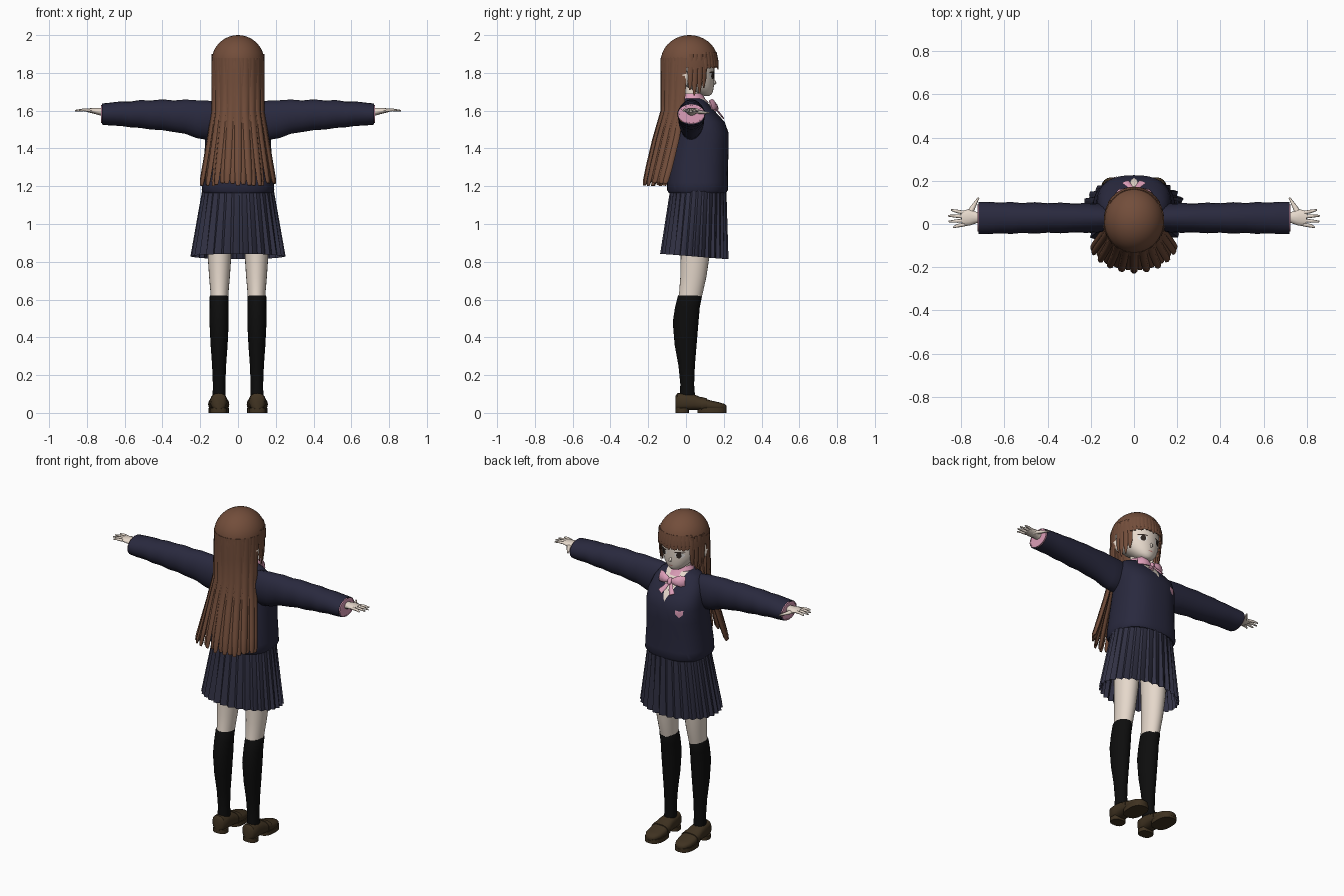
import bpy, bmesh, random
from math import sin, cos, pi, radians
from mathutils import Vector
from mathutils.bvhtree import BVHTree

random.seed(4)
if "Cube" in bpy.data.objects:
    bpy.data.objects.remove(bpy.data.objects["Cube"])


def material(name, *rgb):
    m = bpy.data.materials.new(name)
    m.use_nodes = True
    m.diffuse_color = (*rgb, 1)
    m.node_tree.nodes["Principled BSDF"].inputs["Base Color"].default_value = (*rgb, 1)
    return m


HAIR = material("brown hair", .17, .075, .043)
SKIN = material("pale skin", .79, .69, .6)
NAVY = material("navy jumper", .022, .022, .048)
SKIRT = material("dark slate skirt", .03, .03, .056)
SOCK = material("black sock", .004, .004, .004)
SHOE = material("dark brown leather", .05, .032, .015)
PINK = material("pink ribbon", .72, .34, .48)
EYE = material("dark eye", .03, .02, .016)
WHITE = material("eye white", .85, .83, .8)
LIP = material("soft lip", .55, .25, .22)


def finish(name, bm, mats, angle=40):
    bmesh.ops.recalc_face_normals(bm, faces=bm.faces)
    me = bpy.data.meshes.new(name)
    bm.to_mesh(me)
    bm.free()
    for m in mats:
        me.materials.append(m)
    o = bpy.data.objects.new(name, me)
    bpy.context.collection.objects.link(o)
    bpy.ops.object.select_all(action='DESELECT')
    o.select_set(True)
    bpy.context.view_layer.objects.active = o
    if angle:
        bpy.ops.object.shade_smooth_by_angle(angle=radians(angle))
    return o


def skin_rings(rings, caps=True, closed=True):
    """Bridge a list of equal point rings into a surface."""
    bm = bmesh.new()
    vs = [[bm.verts.new(p) for p in r] for r in rings]
    n = len(vs[0])
    for a, b in zip(vs, vs[1:]):
        for i in range(n if closed else n - 1):
            j = (i + 1) % n
            bm.faces.new((a[i], a[j], b[j], b[i]))
    if caps and closed:
        bm.faces.new(vs[0])
        bm.faces.new(vs[-1])
    return bm


def ring(c, a, b, n=20, p=2.0):
    """Superellipse around c with half-axis vectors a and b."""
    c, a, b = Vector(c), Vector(a), Vector(b)
    f = lambda t: abs(t) ** (2 / p) * (1 if t > 0 else -1)
    return [c + a * f(cos(2 * pi * i / n)) + b * f(sin(2 * pi * i / n)) for i in range(n)]


def column(x, rows, n=24, p=2.0):
    """Upright rings from rows of z, back y, front y, half width."""
    return [ring((x, (b + f) / 2, z), (w, 0, 0), (0, (f - b) / 2, 0), n, p) for z, b, f, w in rows]


def tube(name, path, sizes, mat, wide=(0, 1, 0), n=8):
    """Limb along a path; sizes hold half width along wide and half thickness."""
    path = [Vector(q) for q in path]
    rings = []
    for i, (q, (w, h)) in enumerate(zip(path, sizes)):
        d = (path[min(i + 1, len(path) - 1)] - path[max(i - 1, 0)]).normalized()
        a = Vector(wide)
        a = (a - d * a.dot(d)).normalized()
        rings.append(ring(q, a * w, d.cross(a) * h, n))
    return finish(name, skin_rings(rings), [mat], 60)


def plate(name, target, cx, cz, outline, mat, lift=.003):
    """Thin plate laid on the +y side of a target."""
    tree = BVHTree.FromPolygons([v.co for v in target.data.vertices],
                                [p.vertices for p in target.data.polygons])
    rings = []
    for k in (1, .65, .3, .02):
        row = []
        for x, z in outline:
            q = Vector((cx + x * k, 1, cz + z * k))
            hit = tree.ray_cast(q, Vector((0, -1, 0)))[0]
            row.append((hit or Vector((q.x, .1, q.z))) + Vector((0, lift, 0)))
        rings.append(row)
    return finish(name, skin_rings(rings), [mat])


def oval(w, h):
    return [(w * cos(pi * i / 10), h * sin(pi * i / 10)) for i in range(20)]


# Jumper body with a V neck cut into the front
bm = skin_rings(column(0, [
    (1.165, -.092, .212, .182), (1.18, -.1, .222, .192), (1.22, -.1, .222, .19), (1.3, -.092, .222, .182),
    (1.4, -.075, .226, .176), (1.48, -.058, .226, .174), (1.54, -.048, .205, .17),
    (1.6, -.038, .15, .155), (1.645, -.028, .112, .125), (1.665, -.012, .095, .075)], 40, 2.5))
for s in (-1, 1):
    bmesh.ops.bisect_plane(bm, geom=bm.verts[:] + bm.edges[:] + bm.faces[:],
                           plane_co=(0, 0, 1.515), plane_no=(s * 2.2, 0, -1))
for f in bm.faces:
    c = f.calc_center_median()
    f.material_index = int(c.y > .06 and c.z - 1.515 > 2.2 * abs(c.x))
jumper = finish("jumper", bm, [NAVY, SKIN], 50)
plate("chest_badge", jumper, -.1, 1.465,
      [(-.022, .02), (0, .016), (.022, .02), (.02, -.006), (0, -.026), (-.02, -.006)], PINK)

# Pleated skirt, open below
rings = []
for k in range(7):
    v = k / 6
    row = []
    for i in range(90):
        a = 2 * pi * i / 90
        fold = (.004 + .014 * v) * (0, -.4, -1)[i % 3]
        front = sin(a)
        ry, cy = .148 + .034 * v, .066 - .022 * v
        row.append((cos(a) * (.186 + .066 * v + fold), cy + front * (ry + fold),
                    1.2 - v * (.372 + .014 * front)))
    rings.append(row)
finish("skirt", skin_rings(rings, caps=False), [SKIRT], 15)

# Neck, collar and head
finish("neck", skin_rings(column(0, [(1.6, -.02, .09, .06), (1.66, -.012, .08, .046),
                                     (1.76, -.01, .085, .045)])), [SKIN])
finish("collar", skin_rings(column(0, [(1.64, -.04, .122, .085), (1.665, -.026, .1, .07),
                                       (1.69, -.022, .088, .056)]), caps=False), [PINK])
head = finish("head", skin_rings(column(0, [
    (1.678, .098, .122, .012), (1.685, .07, .134, .034), (1.7, .035, .142, .056), (1.725, 0, .147, .08),
    (1.76, -.05, .15, .102), (1.8, -.085, .15, .117), (1.86, -.11, .152, .122),
    (1.92, -.09, .13, .105), (1.97, -.03, .07, .05)], 32)), [SKIN], 80)
tube("nose", [(0, .14, 1.768), (0, .152, 1.753), (0, .158, 1.746), (0, .145, 1.738)],
     [(.004, .004), (.008, .007), (.007, .005), (.004, .003)], SKIN, (1, 0, 0))
plate("mouth", head, 0, 1.714, oval(.016, .003), LIP)

# Hair cap with a ragged lower edge
rings = []
for k in range(11):
    f = min(k, 9) / 9 * pi / 2
    r = max(sin(f), .03)
    rings.append([(.14 * r * cos(a), .018 + .152 * r * sin(a),
                   1.86 + .14 * cos(f) if k < 10 else 1.835 - .007 * (i % 3))
                  for i in range(48) for a in [2 * pi * i / 48]])
bm = skin_rings(rings, caps=False)
bm.faces.new(list(bm.verts)[:48])
finish("hair_cap", bm, [HAIR], 60)

HANG = [(1.86, .14, .018, .152), (1.6, .138, 0, .13), (1.4, .168, -.03, .155), (1.2, .205, -.088, .138)]


def hair_point(t, z, grow=0.0):
    """Point on the hanging hair, t measured from the back."""
    for a, b in zip(HANG, HANG[1:]):
        if z >= b[0] or b is HANG[-1]:
            k = (a[0] - z) / (a[0] - b[0])
            rx, cy, ry = (p + (q - p) * k for p, q in zip(a[1:], b[1:]))
            return Vector(((rx + grow) * sin(t), cy - (ry + grow) * cos(t), z))


# Long back hair: an inner sheet with separate locks over it
spread = radians(78)
sheet = [[hair_point(spread * (i / 12 - 1), z, -.008) for i in range(25)]
         for z in (1.86, 1.75, 1.65, 1.55, 1.45, 1.36, 1.3)]
finish("back_hair", skin_rings(sheet, closed=False), [HAIR], 60)
for i in range(19):
    t = spread * (i / 9 - 1)
    end = 1.2 + random.uniform(0, .018)
    grow = (-.01, .002)[i % 2] if i not in (0, 18) else 0
    zs = (1.88, 1.75, 1.6, 1.45, 1.3, 1.23, end)
    tube(f"back_lock_{i + 1}", [hair_point(t, z, grow * (1.88 - z) / .6 - .003) for z in zs],
         [(.018, .003), (.02, .006), (.018, .008), (.018, .01), (.018, .011), (.016, .01), (.01, .005)],
         HAIR, (cos(t), sin(t), 0), 6)

# Fringe and the side locks beside the face
for i in range(13):
    t = radians(180 + 54 * (i / 6 - 1))
    low = 1.818 + random.uniform(0, .014)
    tube(f"fringe_lock_{i + 1}", [hair_point(t, 1.86, -.01) + Vector((0, 0, .05)),
                                  hair_point(t, 1.86, -.001), hair_point(t, 1.86, 0) - Vector((0, 0, 1.86 - low))],
         [(.012, .003), (.015, .004), (.007, .003)], HAIR, (cos(t), sin(t), 0), 6)
for s, side in ((-1, "left"), (1, "right")):
    for i, deg in enumerate((56, 66, 77, 86)):
        t = radians(180 - deg)
        top = hair_point(s * t, 1.86, -.003)
        drop = (.14, .17, .18, .15)[i]
        tube(f"{side}_side_lock_{i + 1}",
             [top + Vector((-s * .006 * k, -.008 * k, .04 - drop * k - .04 * k)) for k in (0, .4, .75, 1)],
             [(.012, .003), (.016, .006), (.014, .006), (.004, .002)], HAIR, (cos(s * t), sin(s * t), 0), 6)

    # Ear, eye and eyebrow
    tube(f"{side}_ear", [(s * .118, .002, 1.735), (s * .13, -.002, 1.76), (s * .133, -.006, 1.79), (s * .12, -.006, 1.815)],
         [(.006, .005), (.014, .008), (.018, .008), (.008, .005)], SKIN)
    plate(f"{side}_eye_white", head, s * .052, 1.785, oval(.025, .017), WHITE, .002)
    plate(f"{side}_iris", head, s * .05, 1.785, oval(.014, .018), EYE, .004)
    plate(f"{side}_eyelash", head, s * .053, 1.803, oval(.028, .004), EYE, .005)

    # Sleeve with soft folds, shirt cuff inside
    rows = [(.1, .055, 1.47, 1.645), (.16, .066, 1.445, 1.653), (.22, .069, 1.455, 1.655), (.28, .067, 1.478, 1.659),
            (.34, .071, 1.487, 1.654), (.4, .068, 1.497, 1.66), (.46, .073, 1.5, 1.654), (.52, .069, 1.509, 1.656),
            (.57, .074, 1.512, 1.648), (.62, .071, 1.519, 1.649), (.68, .075, 1.522, 1.642), (.72, .075, 1.526, 1.638)]
    finish(f"{side}_sleeve", skin_rings(
        [ring((s * x, .028, (lo + hi) / 2), (0, w, 0), (0, 0, (hi - lo) / 2)) for x, w, lo, hi in rows],
        caps=False), [NAVY], 60)
    finish(f"{side}_shirt_cuff", skin_rings(
        [ring((s * x, .028, 1.582), (0, w, 0), (0, 0, w * .74)) for x, w in
         ((.724, .072), (.726, .064), (.68, .058), (.67, .03))]), [PINK])

    # Hand: palm, fingers, thumb
    tube(f"{side}_palm", [(s * .66, .03, 1.59), (s * .73, .03, 1.595), (s * .765, .03, 1.6), (s * .8, .025, 1.602)],
         [(.028, .024), (.026, .02), (.038, .015), (.034, .009)], SKIN, n=12)
    for i, (y, reach) in enumerate(((.052, .848), (.034, .862), (.016, .858), (-.002, .838))):
        tip = .025 + (y - .025) * 1.5
        tube(f"{side}_finger_{i + 1}", [(s * .785, y, 1.602), (s * .82, (y + tip) / 2, 1.604), (s * reach, tip, 1.6)],
             [(.009, .008), (.008, .007), (.004, .004)], SKIN)
    tube(f"{side}_thumb", [(s * .765, .04, 1.597), (s * .745, .08, 1.592), (s * .72, .122, 1.588)],
         [(.016, .012), (.011, .009), (.004, .004)], SKIN, (1, 0, 0))

    # Leg and knee sock
    finish(f"{side}_leg", skin_rings(column(s * .098, [
        (.58, -.045, .075, .045), (.64, -.036, .09, .048), (.72, -.03, .108, .055),
        (.84, -.028, .126, .063), (1, -.03, .14, .07)])), [SKIN], 60)
    finish(f"{side}_sock", skin_rings(column(s * .1, [
        (.06, -.035, .05, .035), (.15, -.03, .043, .033), (.25, -.04, .047, .037), (.36, -.06, .056, .045),
        (.48, -.07, .066, .051), (.56, -.058, .073, .05), (.615, -.044, .084, .05), (.622, -.04, .08, .047)])),
        [SOCK], 60)

    # Loafer with strap, heel and sole
    shoe = [(-.056, .025, .02, .09), (-.045, .04, .014, .104), (0, .045, .014, .104), (.045, .047, .014, .097),
            (.085, .052, .014, .08), (.13, .054, .012, .066), (.175, .049, .012, .056), (.205, .032, .012, .047),
            (.215, .012, .015, .036)]
    finish(f"{side}_shoe", skin_rings([ring((s * .102, y, (lo + hi) / 2), (w, 0, 0), (0, 0, (hi - lo) / 2), 20, 2.6)
                                       for y, w, lo, hi in shoe]), [SHOE], 50)
    finish(f"{side}_shoe_strap", skin_rings([ring((s * .102, y, .046), (w, 0, 0), (0, 0, h), 20, 2.6)
                                             for y, w, h in ((.08, .054, .039), (.11, .056, .031))]), [SHOE], 50)
    for part, back, front, w in (("heel", -.055, .015, .043), ("sole", .06, .215, .054)):
        finish(f"{side}_shoe_{part}", skin_rings(column(s * .102, [(0, back, front, w), (.025, back, front, w)],
                                                        20, 2.6)), [SHOE])

    # Bow loop and tail
    tube(f"{side}_bow_loop", [(s * .004, .15, 1.62), (s * .03, .154, 1.626), (s * .065, .146, 1.632), (s * .085, .13, 1.63)],
         [(.01, .006), (.022, .013), (.032, .013), (.026, .005)], PINK, (0, -.4, 1))
    tube(f"{side}_bow_tail", [(s * .004, .155, 1.615), (s * .022, .178, 1.585), (s * .04, .196, 1.562)],
         [(.008, .004), (.014, .005), (.018, .004)], PINK, (1, 0, 0))
tube("bow_knot", [(0, .145, 1.637), (0, .157, 1.625), (0, .162, 1.61), (0, .153, 1.598)],
     [(.008, .006), (.014, .011), (.014, .011), (.008, .006)], PINK, (1, 0, 0))
